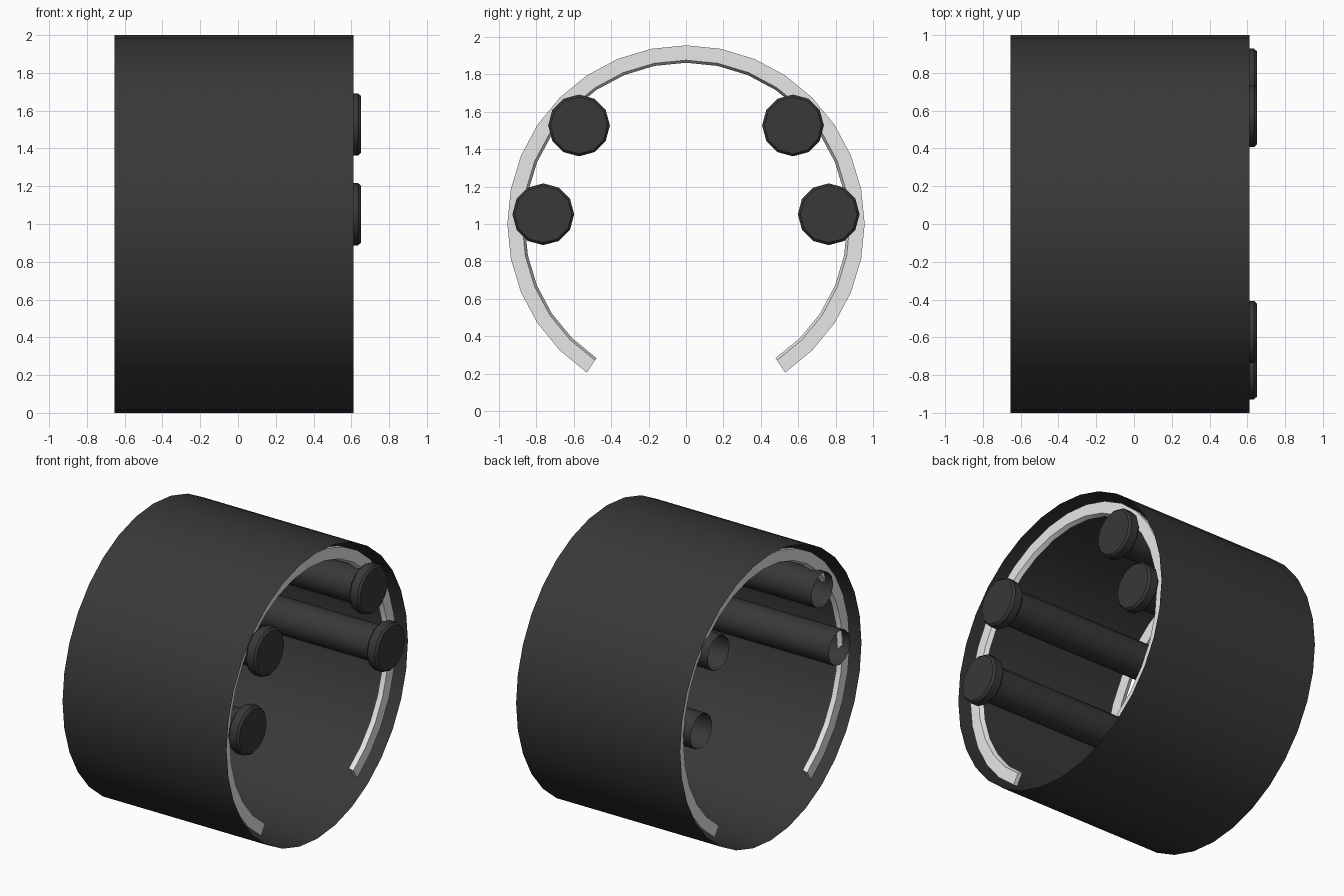
import bpy, bmesh, math

if "Cube" in bpy.data.objects:
    bpy.data.objects.remove(bpy.data.objects["Cube"])

def material(name, c):
    m = bpy.data.materials.new(name)
    m.diffuse_color = (c, c, c, 1)
    m.use_nodes = True
    m.node_tree.nodes["Principled BSDF"].inputs["Base Color"].default_value = m.diffuse_color
    return m

DARK = material("dark_grey", 0.04)
LIGHT = material("light_grey", 0.8)

def lathe_x(name, profile, sides, mat, cy=0.0, cz=1.0, start=0, count=None, closed=False):
    """Sweep an (x, radius) profile about the x axis; angle 0 points up."""
    bm = bmesh.new()
    full = count is None
    steps = sides if full else count + 1
    rows = []
    for i in range(steps):
        a = 2 * math.pi * (start + i) / sides
        rows.append([bm.verts.new((x, cy + r * math.sin(a), cz + r * math.cos(a)))
                     for x, r in profile])
    n = len(profile)
    for i in range(steps if full else steps - 1):
        p, q = rows[i], rows[(i + 1) % steps]
        for j in range(n if closed else n - 1):
            k = (j + 1) % n
            bm.faces.new((p[j], q[j], q[k], p[k]))
    if closed and not full:
        bm.faces.new(rows[0])
        bm.faces.new(rows[-1][::-1])
    bmesh.ops.remove_doubles(bm, verts=bm.verts, dist=1e-5)
    bmesh.ops.recalc_face_normals(bm, faces=bm.faces)
    me = bpy.data.meshes.new(name)
    bm.to_mesh(me)
    bm.free()
    me.materials.append(mat)
    ob = bpy.data.objects.new(name, me)
    bpy.context.collection.objects.link(ob)
    bpy.ops.object.select_all(action='DESELECT')
    ob.select_set(True)
    bpy.context.view_layer.objects.active = ob
    bpy.ops.object.shade_smooth_by_angle(angle=math.radians(32))
    return ob

# Open thin outer sleeve
lathe_x("outer_sleeve", [(-0.655, 1.0), (0.612, 1.0)], 32, DARK)

# Recessed open rings near both ends, gap at the bottom
for name, face, s in (("right_ring", 0.55, 1), ("left_ring", -0.595, -1)):
    prof = [(face, 0.955), (face, 0.876), (face - s * 0.03, 0.862), (face - s * 0.03, 0.955)]
    lathe_x(name, prof, 32, LIGHT, start=-13, count=26, closed=True)

# Four hollow rods with chamfered end caps, mirrored across y
for level, y, z in (("upper", 0.572, 1.527), ("lower", 0.763, 1.052)):
    for side, s in (("back", 1), ("front", -1)):
        lathe_x(f"{level}_{side}_rod", [(-0.652, 0.12), (0.58, 0.12)], 12, DARK, s * y, z)
        cap = [(0.565, 0.12), (0.565, 0.15), (0.58, 0.165), (0.635, 0.165),
               (0.65, 0.152), (0.65, 0.0)]
        lathe_x(f"{level}_{side}_cap", cap, 12, DARK, s * y, z)
